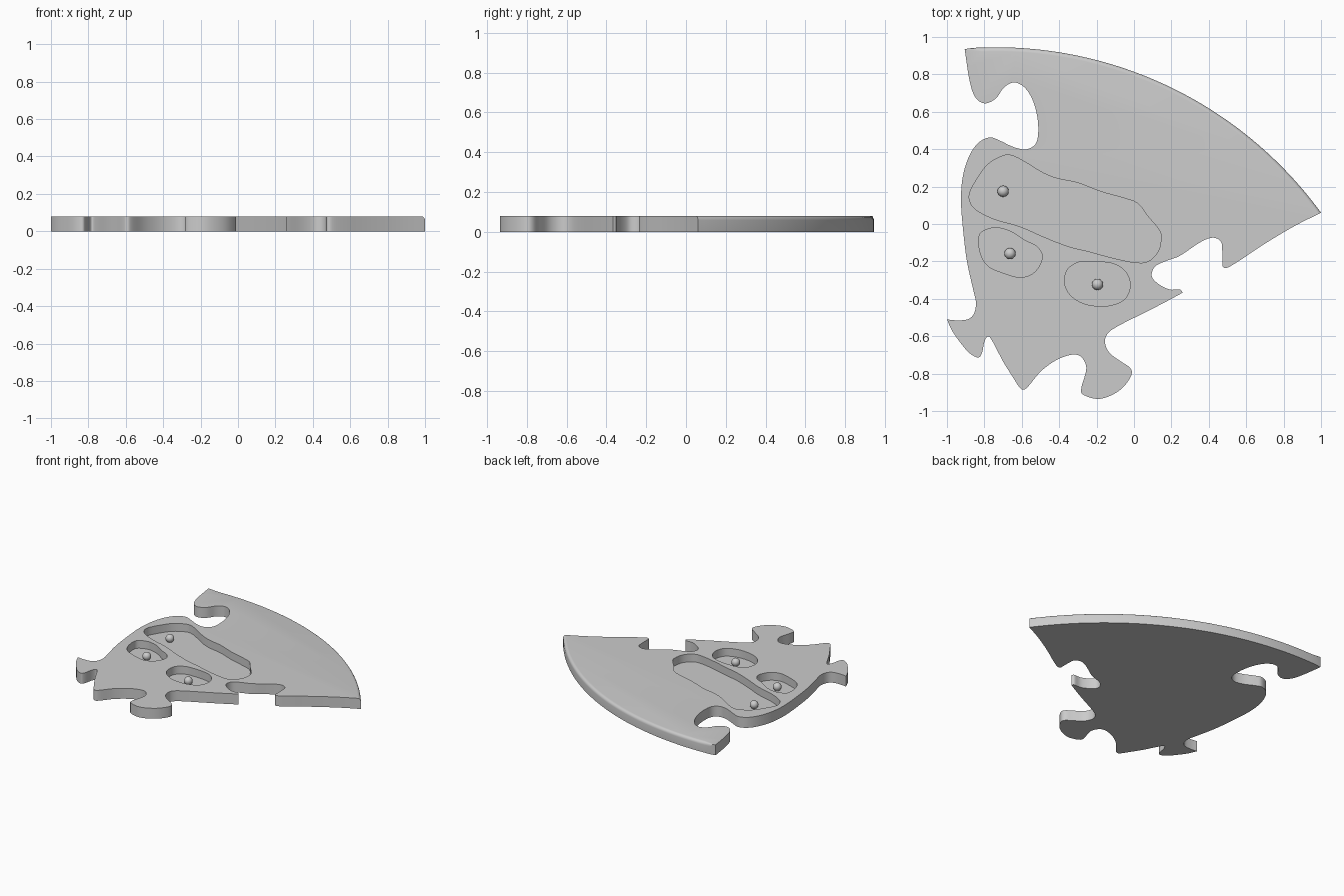
import bpy
import bmesh
import math
from mathutils import Vector

THICKNESS = 0.08
POCKET_FLOOR = 0.02

cube = bpy.data.objects.get("Cube")
if cube:
    bpy.data.objects.remove(cube, do_unlink=True)

# Single plain material
grey = bpy.data.materials.new("plain grey")
grey.use_nodes = True
grey.diffuse_color = (0.6, 0.6, 0.6, 1)
grey.node_tree.nodes["Principled BSDF"].inputs["Base Color"].default_value = grey.diffuse_color


def smooth_path(points, closed=False, steps=5):
    """Catmull-Rom curve through the points; an open path leaves out its last point."""
    pts = [Vector(p) for p in points]
    count = len(pts)
    result = []
    for i in range(count if closed else count - 1):
        if closed:
            a, b, c, d = (pts[(i + k) % count] for k in (-1, 0, 1, 2))
        else:
            a, b, c, d = (pts[min(max(i + k, 0), count - 1)] for k in (-1, 0, 1, 2))
        for s in range(steps):
            t = s / steps
            result.append(b + (c - a) * t / 2
                          + (a * 2 - b * 5 + c * 4 - d) * t ** 2 / 2
                          + (b * 3 - a - c * 3 + d) * t ** 3 / 2)
    return result


def prism(name, outline, bottom, top, round_edge=None):
    """Extrude a flat outline; round the top edges chosen by the rule round_edge."""
    bm = bmesh.new()
    base = bm.faces.new([bm.verts.new((p.x, p.y, bottom)) for p in outline])
    extruded = bmesh.ops.extrude_face_region(bm, geom=[base], use_keep_orig=True)["geom"]
    moved = [v for v in extruded if isinstance(v, bmesh.types.BMVert)]
    bmesh.ops.translate(bm, verts=moved, vec=(0, 0, top - bottom))
    bmesh.ops.recalc_face_normals(bm, faces=bm.faces[:])
    if round_edge:
        rim = [e for e in bm.edges if all(v.co.z > top - 0.001 and round_edge(v.co) for v in e.verts)]
        bmesh.ops.bevel(bm, geom=rim, offset=0.022, segments=4, profile=0.5,
                        affect='EDGES', clamp_overlap=False)
    return add_object(name, bm)


def add_object(name, bm):
    mesh = bpy.data.meshes.new(name)
    bm.to_mesh(mesh)
    bm.free()
    mesh.materials.append(grey)
    obj = bpy.data.objects.new(name, mesh)
    bpy.context.collection.objects.link(obj)
    return obj


def activate(obj):
    bpy.ops.object.select_all(action='DESELECT')
    obj.select_set(True)
    bpy.context.view_layer.objects.active = obj


# Wavy interlocking edges, each running between two sharp corners
left_edge = [
    (-.905, .935), (-.88, .77), (-.85, .68), (-.8, .645), (-.74, .67), (-.695, .73),
    (-.64, .757), (-.58, .725), (-.535, .645), (-.513, .54), (-.52, .44), (-.57, .4),
    (-.64, .41), (-.72, .447), (-.77, .463), (-.83, .436), (-.88, .366), (-.914, .26),
    (-.925, .13), (-.914, -.03), (-.893, -.2), (-.86, -.35), (-.845, -.42),
    (-.856, -.48), (-.89, -.51), (-.95, -.515), (-1, -.51)]
front_edge = [
    (-1, -.51), (-.97, -.575), (-.92, -.645), (-.88, -.69), (-.834, -.714), (-.813, -.69),
    (-.8, -.63), (-.78, -.6), (-.755, -.63), (-.7, -.735), (-.65, -.815), (-.615, -.87),
    (-.594, -.885), (-.567, -.87), (-.5, -.79), (-.42, -.73), (-.34, -.7), (-.29, -.705),
    (-.26, -.745), (-.257, -.79), (-.28, -.87), (-.275, -.91), (-.2, -.935), (-.13, -.92),
    (-.06, -.875), (-.015, -.81), (-.02, -.77), (-.07, -.735), (-.13, -.69), (-.155, -.635),
    (-.14, -.585), (-.075, -.54), (.085, -.46), (.2, -.4), (.26, -.367)]
right_edge = [
    (.26, -.367), (.245, -.35), (.19, -.35), (.13, -.32), (.095, -.28), (.11, -.23),
    (.165, -.2), (.245, -.17), (.35, -.1), (.42, -.073), (.465, -.095), (.472, -.147),
    (.472, -.225)]
tip_edge = [(.472, -.225), (.495, -.235), (.565, -.195), (.7, -.105), (.86, -.01), (1, .06)]

# Outer rim is a circular arc from the tip back to the left corner
RADIUS = 2.153
centre = Vector((-.74, .945 - RADIUS))
start, end = (math.atan2(y - centre.y, x - centre.x) for x, y in (tip_edge[-1], left_edge[0]))
ARC_STEPS = 48
arc = [centre + RADIUS * Vector((math.cos(a), math.sin(a)))
       for a in (start + (end - start) * i / ARC_STEPS for i in range(ARC_STEPS))]

outline = []
for edge in (left_edge, front_edge, right_edge, tip_edge):
    outline += smooth_path(edge)
outline += arc


def on_arc(co):
    return abs((co.xy - centre).length - RADIUS) < 0.002


piece = prism("puzzle_piece", outline, 0, THICKNESS, on_arc)

# Recessed pockets
pockets = {
    "long_pocket": [
        (-.88, .16), (-.84, .24), (-.78, .32), (-.7, .365), (-.65, .365), (-.58, .33),
        (-.49, .275), (-.41, .243), (-.3, .22), (-.18, .174), (-.06, .14), (.02, .11),
        (.075, .04), (.13, -.025), (.145, -.07), (.13, -.145), (.075, -.2), (0, -.205),
        (-.12, -.18), (-.24, -.147), (-.35, -.12), (-.48, -.07), (-.61, -.013),
        (-.74, .024), (-.83, .067), (-.87, .105)],
    "left_pocket": [
        (-.83, -.08), (-.81, -.04), (-.74, -.02), (-.66, -.04), (-.58, -.09), (-.52, -.12),
        (-.49, -.17), (-.51, -.23), (-.55, -.27), (-.61, -.285), (-.69, -.265),
        (-.78, -.225), (-.82, -.16)],
    "front_pocket": [
        (-.37, -.32), (-.36, -.25), (-.31, -.21), (-.25, -.2), (-.12, -.21), (-.05, -.25),
        (-.02, -.32), (-.04, -.39), (-.09, -.425), (-.17, -.44), (-.27, -.425), (-.34, -.38)],
}
for name, points in pockets.items():
    cutter = prism(name + "_cutter", smooth_path(points, closed=True, steps=4),
                   POCKET_FLOOR, THICKNESS * 2)
    cutter.hide_render = True
    cut = piece.modifiers.new(name, 'BOOLEAN')
    cut.operation = 'DIFFERENCE'
    cut.solver = 'EXACT'
    cut.object = cutter
    activate(piece)
    bpy.ops.object.modifier_apply(modifier=cut.name)
    bpy.data.objects.remove(cutter, do_unlink=True)

activate(piece)
bpy.ops.object.shade_smooth_by_angle(angle=math.radians(35))

# Ball-headed pegs standing on the pocket floors
pegs = {"long_pocket_peg": (-.7, .175), "left_pocket_peg": (-.663, -.158),
        "front_pocket_peg": (-.195, -.323)}
for name, (x, y) in pegs.items():
    bm = bmesh.new()
    ball = bmesh.ops.create_uvsphere(bm, u_segments=24, v_segments=16, radius=0.03)
    bmesh.ops.translate(bm, verts=ball["verts"], vec=(x, y, 0.044))
    stem = bmesh.ops.create_cone(bm, cap_ends=True, segments=24, radius1=0.02,
                                 radius2=0.02, depth=0.03)
    bmesh.ops.translate(bm, verts=stem["verts"], vec=(x, y, POCKET_FLOOR + 0.01))
    activate(add_object(name, bm))
    bpy.ops.object.shade_smooth_by_angle(angle=math.radians(35))
